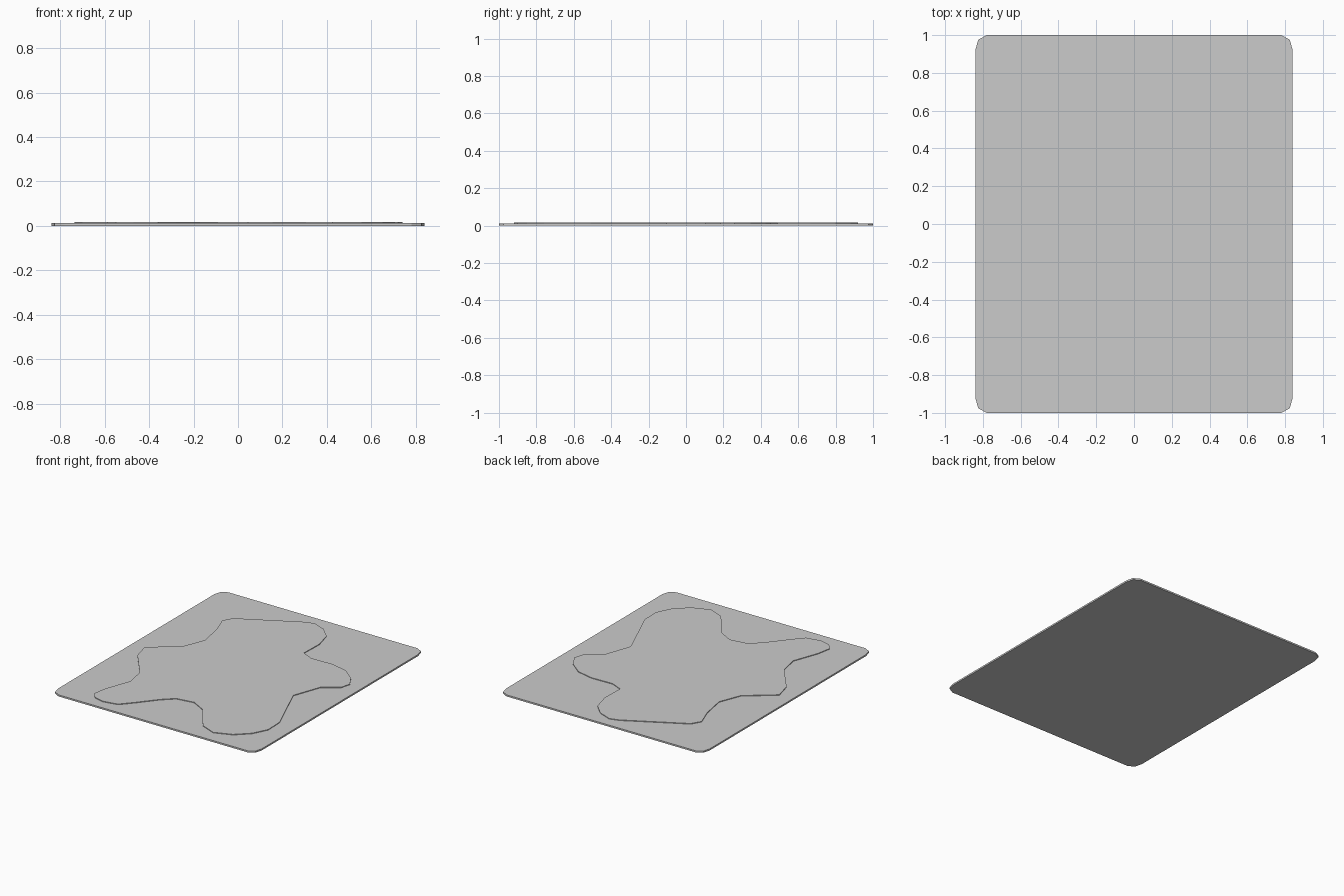
import bpy, bmesh


def slab(name, outline, z0, z1):
    """Flat slab extruded upward from a closed outline."""
    bm = bmesh.new()
    face = bm.faces.new([bm.verts.new((x, y, z0)) for x, y in outline])
    new = bmesh.ops.extrude_face_region(bm, geom=[face], use_keep_orig=True)["geom"]
    for v in new:
        if isinstance(v, bmesh.types.BMVert):
            v.co.z = z1
    bmesh.ops.recalc_face_normals(bm, faces=bm.faces)
    mesh = bpy.data.meshes.new(name)
    bm.to_mesh(mesh)
    bm.free()
    obj = bpy.data.objects.new(name, mesh)
    bpy.context.collection.objects.link(obj)
    return obj


# Rectangular rug with clipped corners, one corner mirrored to all four
corner = [(0.84, 0.92), (0.825, 0.975), (0.78, 1.0)]
base = []
for sx, sy in ((1, 1), (-1, 1), (-1, -1), (1, -1)):
    pts = corner if sx * sy > 0 else corner[::-1]
    base += [(sx * x, sy * y) for x, y in pts]
slab("rug_base", base, 0.0, 0.012)

# Irregular hide-shaped layer lying on the rug
hide = [
    (-0.55, 0.60), (-0.51, 0.67), (-0.08, 0.90), (-0.01, 0.92), (0.09, 0.88),
    (0.17, 0.80), (0.205, 0.665), (0.20, 0.49), (0.29, 0.45), (0.46, 0.455),
    (0.59, 0.425), (0.69, 0.345), (0.74, 0.26), (0.72, 0.185), (0.605, 0.105),
    (0.53, -0.105), (0.63, -0.345), (0.70, -0.51), (0.705, -0.65), (0.65, -0.76),
    (0.555, -0.85), (0.425, -0.90), (0.305, -0.85), (0.155, -0.64), (0.045, -0.58),
    (-0.09, -0.60), (-0.17, -0.675), (-0.28, -0.81), (-0.36, -0.90), (-0.47, -0.92),
    (-0.55, -0.90), (-0.59, -0.85), (-0.57, -0.74), (-0.50, -0.55), (-0.53, -0.40),
    (-0.66, -0.235), (-0.70, -0.185), (-0.735, -0.05), (-0.53, 0.11), (-0.465, 0.275),
    (-0.50, 0.465),
]
slab("hide_layer", hide, 0.011, 0.017)
